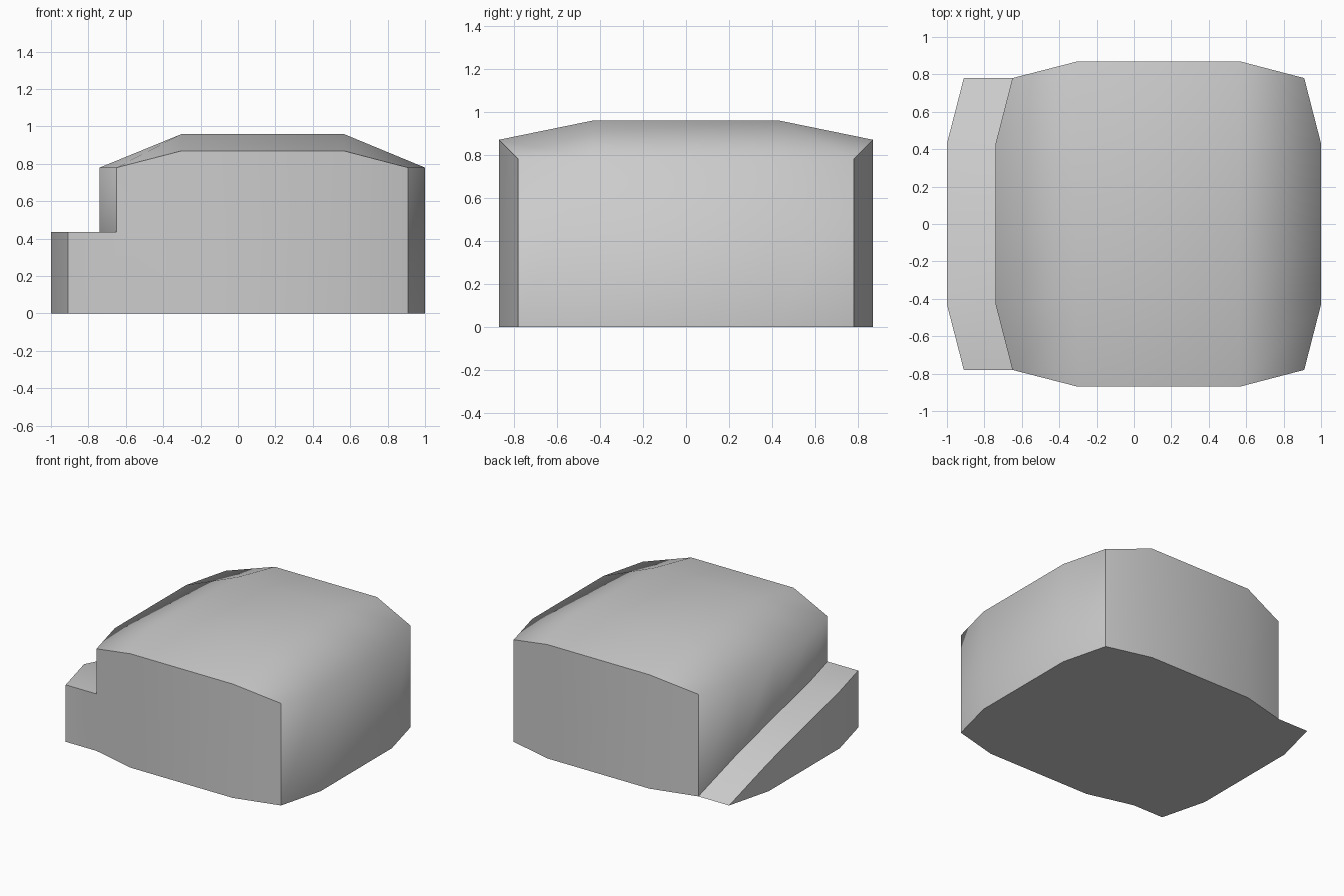
import bpy, bmesh

if "Cube" in bpy.data.objects:
    bpy.data.objects.remove(bpy.data.objects["Cube"])

bm = bmesh.new()
group = bm.faces.layers.int.new("group")
cache = {}


def vert(p):
    key = tuple(round(c, 3) for c in p)
    if key not in cache:
        cache[key] = bm.verts.new(key)
    return cache[key]


def face(points, g):
    """Add a face, dropping repeated corners, and tag its smoothing group."""
    vs = list(dict.fromkeys(vert(p) for p in points))
    if len(vs) > 2:
        f = bm.faces.new(vs)
        f[group] = g
        f.smooth = True


def at(p, z):
    return (p[0], p[1], z)


TOP, FRONT, BACK, LEDGE, OUTER, BOTTOM = range(6)
rows = (-0.78, -0.43, 0, 0.43, 0.78)

# Crowned top: five rows of four points
grid = []
for y in rows:
    if abs(y) > 0.5:
        s = 1 if y > 0 else -1
        grid.append([(-0.65, y, 0.78), (-0.30, 0.87 * s, 0.87),
                     (0.565, 0.87 * s, 0.87), (0.91, y, 0.78)])
    else:
        grid.append([(-0.74, y, 0.78), (-0.30, y, 0.96),
                     (0.565, y, 0.96), (1, y, 0.78)])

# Side ledge curving down from front to back
heights = (0.435, 0.435, 0.33, 0.22, 0)
inner = [at(r[0], h) for r, h in zip(grid, heights)]
outer = [(-0.91 if abs(y) > 0.5 else -1, y, h) for y, h in zip(rows, heights)]

for j in range(4):
    a, b = grid[j], grid[j + 1]
    for i in range(3):
        face([a[i], a[i + 1], b[i + 1], b[i]], TOP)
    # Right wall, wall above the ledge, ledge top and ledge outer wall
    face([at(a[3], 0), at(b[3], 0), b[3], a[3]], TOP)
    face([inner[j + 1], inner[j], a[0], b[0]], TOP)
    face([outer[j], inner[j], inner[j + 1], outer[j + 1]], LEDGE)
    face([at(outer[j + 1], 0), at(outer[j], 0), outer[j], outer[j + 1]], OUTER)

# Front and back walls
for i in range(3):
    a, b = grid[0][i], grid[0][i + 1]
    step = [inner[0]] if i == 0 else []
    face([at(a, 0), at(b, 0), b, a] + step, FRONT)
    a, b = grid[4][i], grid[4][i + 1]
    face([at(b, 0), at(a, 0), a, b], BACK)
face([at(outer[0], 0), at(inner[0], 0), inner[0], outer[0]], FRONT)

# Underside
outline = ([at(p, 0) for p in outer] + [at(p, 0) for p in grid[4]]
           + [at(r[3], 0) for r in reversed(grid[:4])]
           + [at(p, 0) for p in reversed(grid[0][:3])])
face(outline, BOTTOM)

# Crisp edges between the panels, smooth within each panel
bmesh.ops.recalc_face_normals(bm, faces=bm.faces[:])
for e in bm.edges:
    e.smooth = len({f[group] for f in e.link_faces}) == 1

mesh = bpy.data.meshes.new("rounded_block")
bm.to_mesh(mesh)
bm.free()
body = bpy.data.objects.new("rounded_block", mesh)
bpy.context.collection.objects.link(body)
